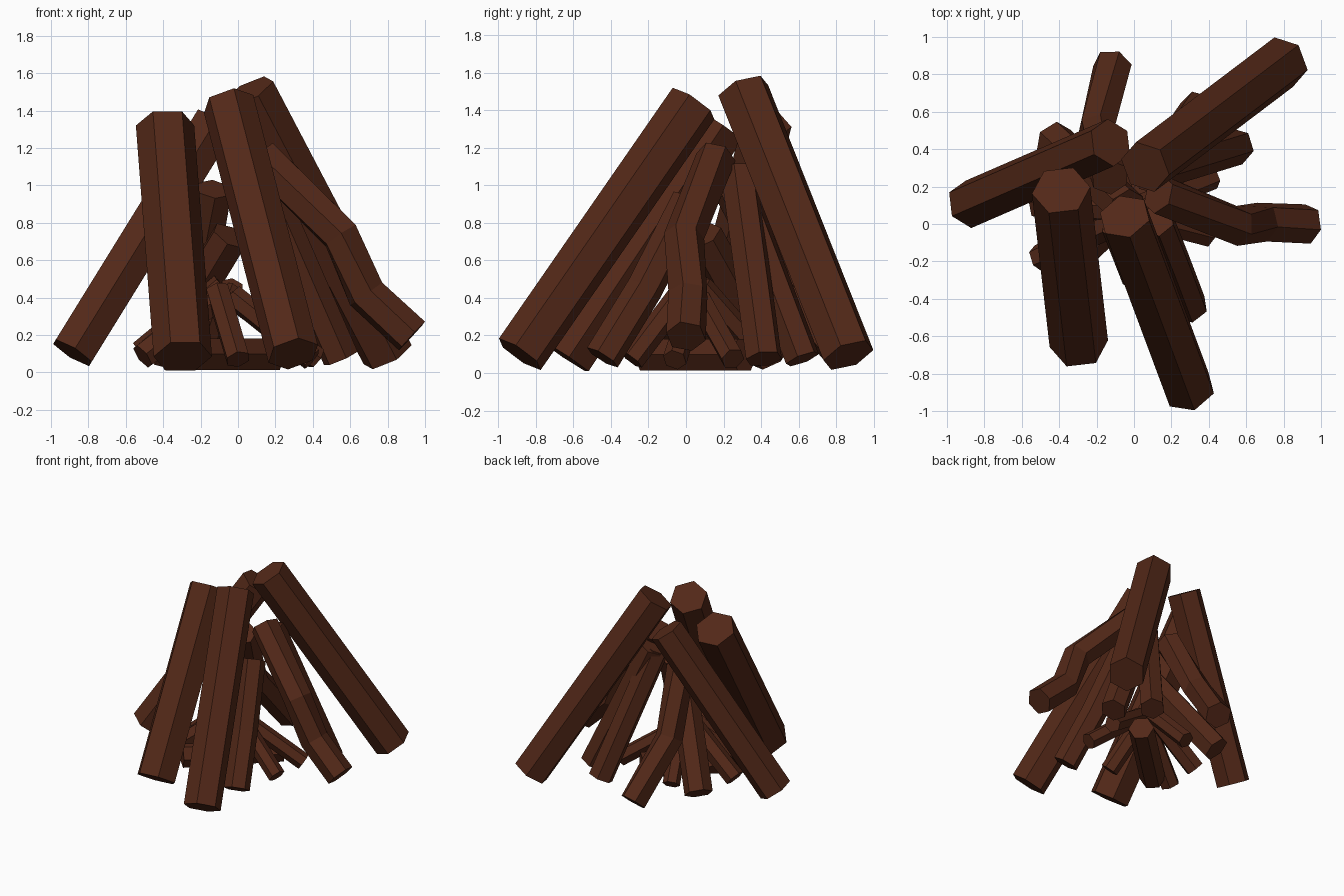
import bpy, bmesh, math
from mathutils import Vector

if "Cube" in bpy.data.objects:
    bpy.data.objects.remove(bpy.data.objects["Cube"])

bark = bpy.data.materials.new("bark")
bark.diffuse_color = (0.085, 0.021, 0.009, 1)
bark.use_nodes = True
bark.node_tree.nodes["Principled BSDF"].inputs["Base Color"].default_value = bark.diffuse_color


def log(name, r, rot, *path):
    """Six-sided log swept through the path points, bottom to top."""
    pts = [Vector(p) for p in path]
    bm = bmesh.new()
    rings = []
    for i, p in enumerate(pts):
        # average the neighbouring directions at each kink
        t = Vector()
        if i > 0:
            t += (p - pts[i - 1]).normalized()
        if i < len(pts) - 1:
            t += (pts[i + 1] - p).normalized()
        t.normalize()
        u = t.cross(Vector((0, 0, 1))).normalized()
        v = t.cross(u)
        ring = []
        for k in range(6):
            a = math.radians(rot + 60 * k)
            ring.append(bm.verts.new(p + r * (math.cos(a) * u + math.sin(a) * v)))
        rings.append(ring)
    for a, b in zip(rings, rings[1:]):
        for k in range(6):
            bm.faces.new((a[k], a[(k + 1) % 6], b[(k + 1) % 6], b[k]))
    bm.faces.new(rings[0][::-1])
    bm.faces.new(rings[-1])
    bmesh.ops.recalc_face_normals(bm, faces=bm.faces)
    me = bpy.data.meshes.new(name)
    bm.to_mesh(me)
    bm.free()
    me.materials.append(bark)
    bpy.context.collection.objects.link(bpy.data.objects.new(name, me))


# Outer logs: four thick straight ones
log("outer_log_front_left", 0.157, 0, (-0.295, -0.64, 0.085), (-0.39, 0.18, 1.32))
log("outer_log_front_right", 0.142, 25, (0.295, -0.885, 0.10), (-0.05, 0.04, 1.435))
log("outer_log_back_right", 0.144, 40, (0.80, 0.865, 0.095), (0.06, 0.305, 1.505))
log("outer_log_left", 0.13, 40, (-0.885, 0.105, 0.105), (-0.125, 0.435, 1.335))

# Middle logs: medium thickness, some kinked
log("bent_log_right", 0.108, 15, (0.93, 0.0, 0.195), (0.685, 0.01, 0.42),
    (0.55, -0.01, 0.73), (0.13, 0.16, 1.15))
log("bent_log_back", 0.105, 20, (-0.115, 0.85, 0.085), (-0.20, 0.50, 0.50),
    (-0.13, 0.25, 0.98))
log("bent_log_front", 0.098, 20, (0.30, -0.445, 0.083), (0.215, -0.22, 0.45),
    (0.12, 0.02, 0.92))
log("middle_log_back_left", 0.107, 40, (-0.43, 0.45, 0.085), (-0.04, 0.09, 0.73))
log("middle_log_right", 0.10, 0, (0.55, 0.415, 0.075), (0.11, 0.28, 1.08))
log("middle_log_back_right", 0.096, 20, (0.34, 0.62, 0.075), (0.09, 0.25, 1.05))

# Inner sticks leaning on the middle
log("inner_stick_front", 0.068, 10, (0.0, -0.29, 0.07), (-0.11, -0.01, 0.44))
log("inner_stick_left_front", 0.075, 45, (-0.51, -0.185, 0.085), (-0.08, 0.02, 0.42))
log("inner_stick_left", 0.075, 20, (-0.515, 0.10, 0.10), (-0.08, 0.08, 0.46))
log("inner_stick_back", 0.065, 15, (-0.16, 0.42, 0.075), (-0.03, 0.08, 0.46))
log("inner_stick_right_back", 0.065, 0, (0.42, 0.25, 0.075), (-0.07, 0.05, 0.43))
log("inner_stick_right", 0.065, 25, (0.395, -0.06, 0.07), (-0.03, 0.05, 0.41))

# Log lying on the ground
log("ground_log", 0.097, 60, (-0.36, -0.21, 0.098), (0.19, 0.31, 0.098))
